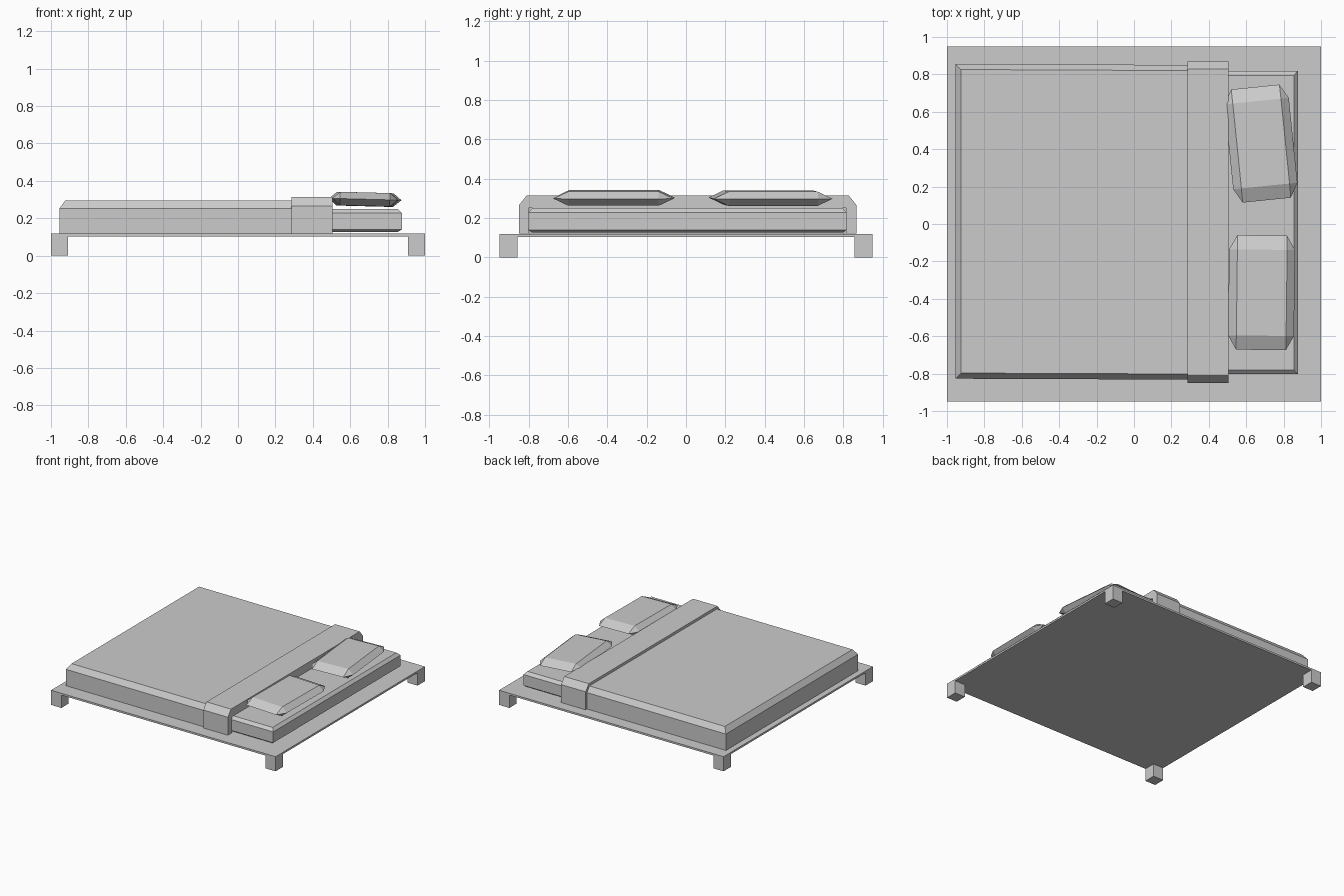
import bpy
from math import radians

if "Cube" in bpy.data.objects:
    bpy.data.objects.remove(bpy.data.objects["Cube"])


def add_mesh(name, verts, faces):
    me = bpy.data.meshes.new(name)
    me.from_pydata(verts, [], faces)
    ob = bpy.data.objects.new(name, me)
    bpy.context.collection.objects.link(ob)
    return ob


def loft(name, rings, bottom=True):
    """Skin a stack of equal-length rings and cap the ends."""
    n = len(rings[0])
    verts = [p for r in rings for p in r]
    faces = [(k * n + i, k * n + (i + 1) % n, (k + 1) * n + (i + 1) % n, (k + 1) * n + i)
             for k in range(len(rings) - 1) for i in range(n)]
    faces.append(tuple(range(len(verts) - n, len(verts))))
    if bottom:
        faces.append(tuple(reversed(range(n))))
    return add_mesh(name, verts, faces)


def rect(x0, x1, y0, y1, z):
    return [(x0, y0, z), (x1, y0, z), (x1, y1, z), (x0, y1, z)]


def box(name, x0, x1, y0, y1, z0, z1):
    return loft(name, [rect(x0, x1, y0, y1, z0), rect(x0, x1, y0, y1, z1)])


# Platform and corner legs
box("bed_platform", -1, 1, -0.95, 0.95, 0.103, 0.118)
for sx in (-1, 1):
    for sy in (-1, 1):
        xs = sorted((sx, sx * 0.908))
        ys = sorted((sy * 0.95, sy * 0.857))
        box("bed_leg", *xs, *ys, 0, 0.118)

# Mattress with chamfered edges
loft("mattress", [rect(-0.91, 0.855, -0.785, 0.80, 0.127),
                  rect(-0.93, 0.876, -0.803, 0.818, 0.14),
                  rect(-0.93, 0.876, -0.803, 0.818, 0.228),
                  rect(-0.91, 0.855, -0.78, 0.795, 0.25)])


# Blanket: slightly tapering cover with sloped upper edges
def cover(x0, inset, z):
    return [(x0, -0.827 + inset, z), (0.30, -0.832 + inset, z),
            (0.30, 0.85 - inset, z), (x0, 0.856 - inset, z)]


loft("blanket", [cover(-0.955, 0, 0.12), cover(-0.955, 0, 0.252),
                 cover(-0.925, 0.03, 0.294)])

# Folded blanket band: arch profile extruded along x
arch = [(-0.85, 0.12), (-0.85, 0.265), (-0.81, 0.315), (0.828, 0.315), (0.868, 0.265),
        (0.868, 0.12), (0.815, 0.12), (0.815, 0.25), (-0.80, 0.25), (-0.80, 0.12)]
loft("blanket_fold", [[(x, y, z) for y, z in arch] for x in (0.286, 0.505)])


# Pillows: octagonal middle ring, flat rectangle above and below
def pillow(name, loc, w, l, turn):
    a, b, h = w / 2, l / 2, 0.036
    p, q = a - 0.043, b - 0.076
    ring = [(-p, -b, 0), (p, -b, 0), (a, -q, 0), (a, q, 0),
            (p, b, 0), (-p, b, 0), (-a, q, 0), (-a, -q, 0)]
    verts = ring + rect(-p, p, -q, q, h) + rect(-p, p, -q, q, -h)
    faces = [(8, 9, 10, 11), (15, 14, 13, 12)]
    for i in range(4):
        j = (i + 1) % 4
        m0, m1, m2 = 2 * i, 2 * i + 1, (2 * i + 2) % 8
        faces += [(m0, m1, 8 + j, 8 + i), (m1, m2, 8 + j),
                  (m1, m0, 12 + i, 12 + j), (m2, m1, 12 + j)]
    ob = add_mesh(name, verts, faces)
    ob.location = loc
    ob.rotation_euler = (0, radians(1.5), radians(turn))


pillow("back_pillow", (0.679, 0.43, 0.301), 0.345, 0.608, 5.8)
pillow("front_pillow", (0.682, -0.367, 0.302), 0.352, 0.612, -0.7)
